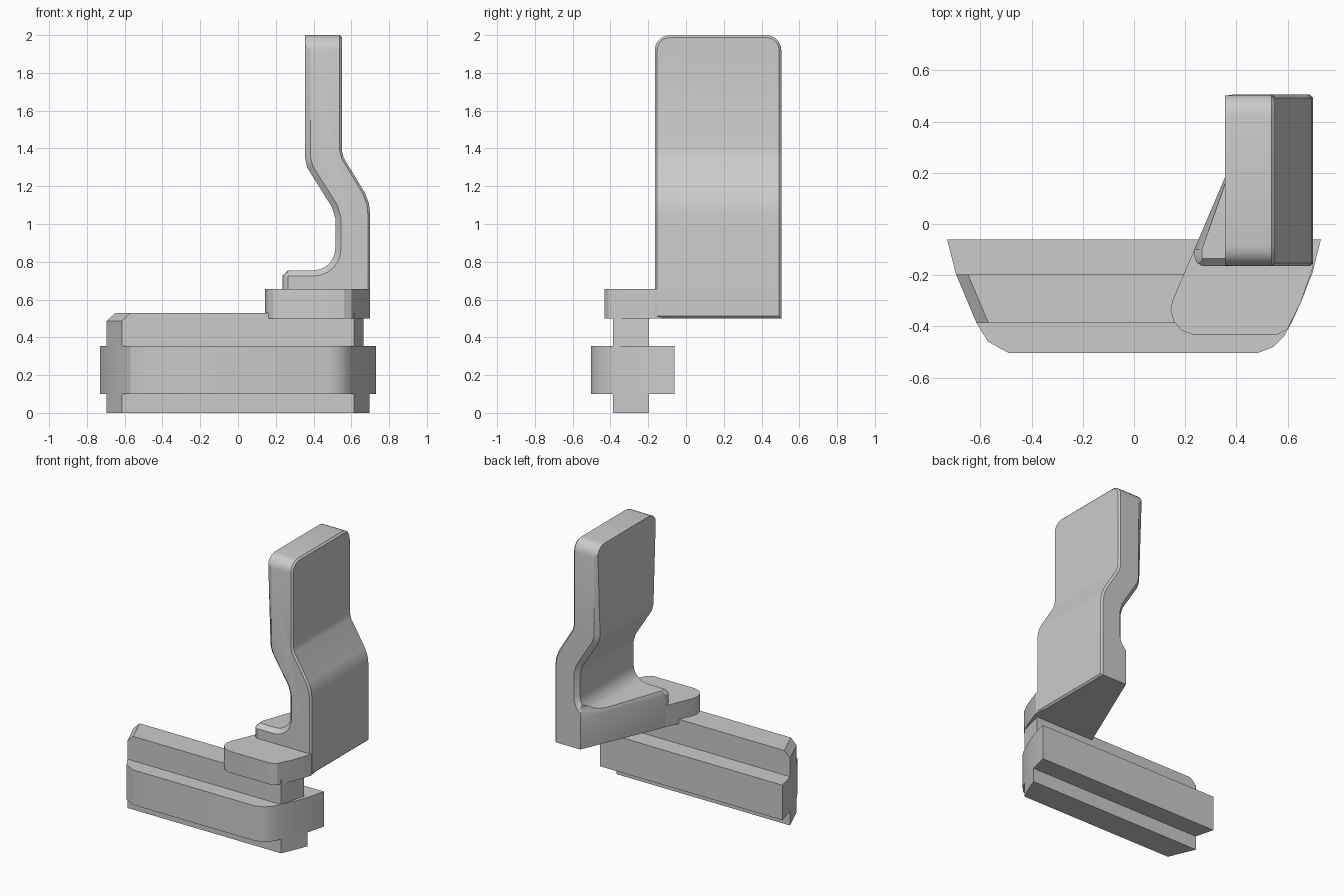
import bpy, bmesh, math

if "Cube" in bpy.data.objects:
    bpy.data.objects.remove(bpy.data.objects["Cube"])


def link(name, bm):
    bmesh.ops.recalc_face_normals(bm, faces=bm.faces)
    mesh = bpy.data.meshes.new(name)
    bm.to_mesh(mesh)
    bm.free()
    ob = bpy.data.objects.new(name, mesh)
    bpy.context.collection.objects.link(ob)
    return ob


def loft(rings):
    """Closed solid through matching rings of points."""
    bm = bmesh.new()
    vs = [[bm.verts.new(p) for p in ring] for ring in rings]
    n = len(vs[0])
    for a, b in zip(vs, vs[1:]):
        for i in range(n):
            j = (i + 1) % n
            bm.faces.new((a[i], a[j], b[j], b[i]))
    bm.faces.new(vs[0])
    bm.faces.new(vs[-1])
    bmesh.ops.recalc_face_normals(bm, faces=bm.faces)
    return bm


def slab(outline, z0, z1):
    return loft([[(x, y, z) for x, y in outline] for z in (z0, z1)])


def bevel(bm, edges, width, segments=1):
    bmesh.ops.bevel(bm, geom=edges, offset=width, offset_type='OFFSET',
                    segments=segments, profile=0.5, affect='EDGES')
    bm.normal_update()


def finish(ob):
    bpy.ops.object.select_all(action='DESELECT')
    ob.select_set(True)
    bpy.context.view_layer.objects.active = ob
    bpy.ops.object.shade_smooth_by_angle(angle=math.radians(25))


# Wide flange of the sliding bar
half = [(0.73, -0.06), (0.695, -0.197), (0.65, -0.31), (0.615, -0.387),
        (0.585, -0.44), (0.545, -0.48), (0.485, -0.503)]
flange = half + [(-0.49, -0.503), (-0.57, -0.46), (-0.615, -0.387),
                 (-0.695, -0.197), (-0.73, -0.06)]
finish(link("bar_flange", slab(flange, 0.1, 0.353)))

# Narrow ribs below and above the flange
lower = [(0.695, -0.197), (0.65, -0.31), (0.615, -0.387),
         (-0.615, -0.387), (-0.695, -0.197)]
finish(link("bar_lower_rib", slab(lower, 0.0, 0.1)))
upper = [(0.665, -0.197), (0.615, -0.387), (-0.615, -0.387), (-0.695, -0.197)]
bm = slab(upper, 0.353, 0.53)
bevel(bm, [e for e in bm.edges
           if all(v.co.x < -0.6 and v.co.z > 0.5 for v in e.verts)], 0.043)
finish(link("bar_upper_rib", bm))

# Plate joining the bar to the lever
plate = [(0.235, -0.1), (0.15, -0.30), (0.143, -0.335), (0.155, -0.38),
         (0.185, -0.415), (0.23, -0.432), (0.56, -0.432), (0.60, -0.41),
         (0.65, -0.31), (0.70, -0.167), (0.69, -0.1)]
finish(link("mounting_plate", slab(plate, 0.5, 0.655)))

# Cranked lever with a filleted foot
Y0, Y1 = -0.165, 0.505
fillet = [(0.40 + 0.115 * math.cos(math.radians(a)),
           0.87 + 0.115 * math.sin(math.radians(a))) for a in range(0, -91, -15)]
profile = [(0.7, 0.5), (0.7, 1.05), (0.693, 1.11), (0.672, 1.165),
           (0.56, 1.35), (0.55, 1.39), (0.55, 2.0), (0.355, 2.0),
           (0.355, 1.345), (0.368, 1.295), (0.497, 1.09), (0.515, 1.03)]
profile += fillet + [(0.2, 0.755), (0.2, 0.5)]
bm = loft([[(x, y, z) for x, z in profile] for y in (Y0, Y1)])
bevel(bm, [e for e in bm.edges if all(v.co.z > 1.99 for v in e.verts)
           and abs(e.verts[0].co.x - e.verts[1].co.x) > 0.1], 0.08, 5)


# Chamfers: wide on the inner face, narrow round the outer face
def inner(f):
    return f.normal.x < -0.1 or (f.normal.z > 0.9 and f.calc_center_median().z < 1)


bevel(bm, [e for e in bm.edges
           if sum(inner(f) for f in e.link_faces) == 1
           and all(0.7 < v.co.z < 1.93 for v in e.verts)
           and abs(e.verts[0].co.y - e.verts[1].co.y) < 0.001], 0.03)
bevel(bm, [e for e in bm.edges
           if sum(f.normal.x > 0.3 for f in e.link_faces) == 1
           and all(v.co.x > 0.54 for v in e.verts)], 0.012)
lever = link("lever", bm)

# Diagonal cut along the foot, flared at the top for its chamfer
cut = [(-0.1, -0.3, 0), (0.27, -0.3, 1), (0.27, -0.168, 1), (0.245, -0.15, 1),
       (0.235, -0.125, 1), (0.235, -0.1, 1), (0.576, 0.7, 0), (-0.1, 0.7, 0)]
cutter = link("foot_cutter", loft(
    [[(x + k * flare, y, z) for x, y, k in cut]
     for z, flare in ((0.4, 0), (0.725, 0), (0.785, 0.06), (1.0, 0.06))]))
cutter.hide_render = True
mod = lever.modifiers.new("foot_cut", 'BOOLEAN')
mod.operation = 'DIFFERENCE'
mod.solver = 'EXACT'
mod.object = cutter
bpy.context.view_layer.objects.active = lever
bpy.ops.object.modifier_apply(modifier=mod.name)
bpy.data.objects.remove(cutter)
finish(lever)
